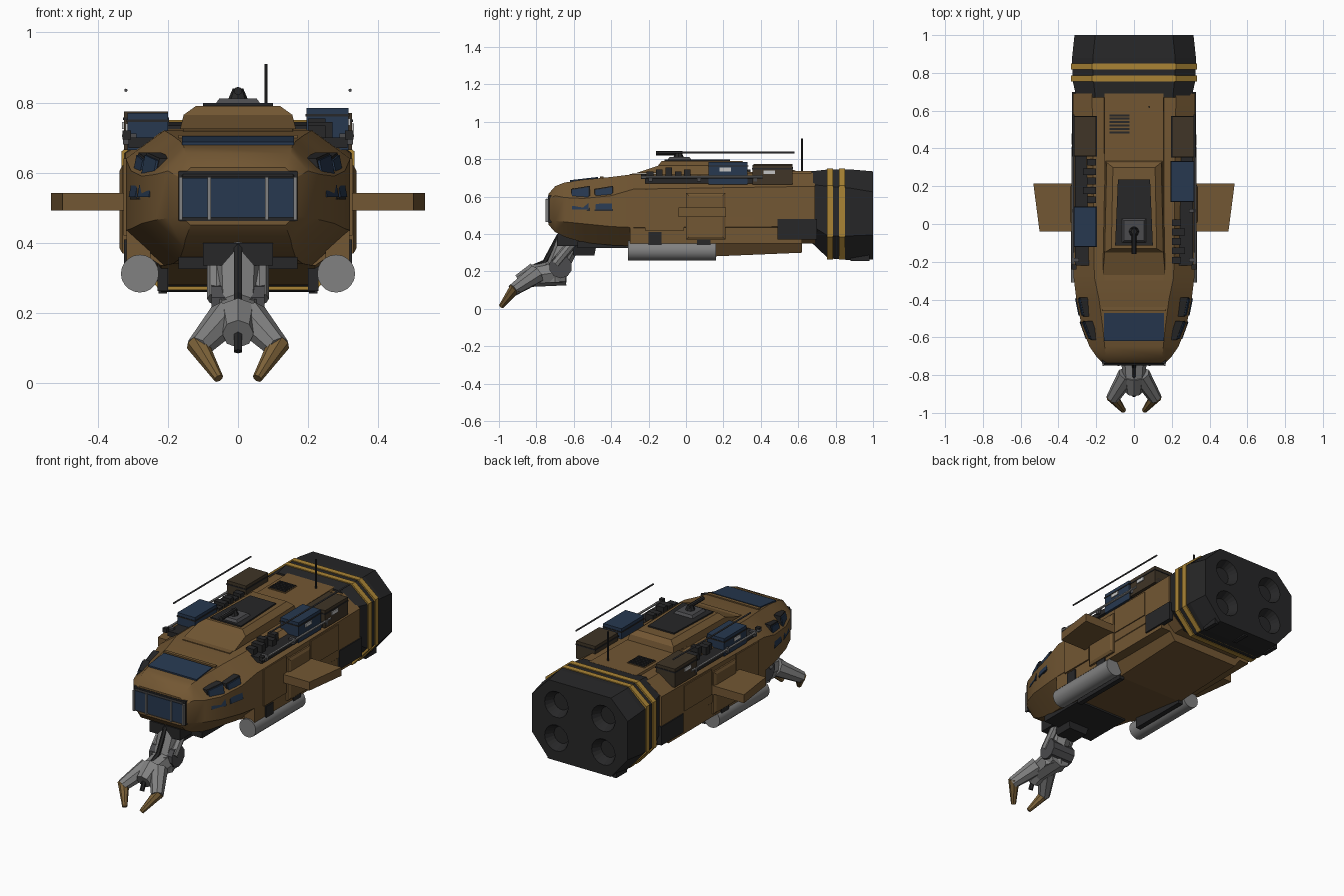
import bpy, bmesh, math
from mathutils import Vector

cube = bpy.data.objects.get("Cube")
if cube:
    bpy.data.objects.remove(cube, do_unlink=True)


def material(name, r, g, b):
    m = bpy.data.materials.new(name)
    m.use_nodes = True
    m.diffuse_color = (r, g, b, 1)
    bsdf = next(n for n in m.node_tree.nodes if n.type == 'BSDF_PRINCIPLED')
    bsdf.inputs["Base Color"].default_value = (r, g, b, 1)
    return m


BROWN = material("ochre brown hull", .17, .095, .033)
DARK = material("charcoal", .02, .02, .021)
GREY = material("machine grey", .22, .22, .22)
BLUE = material("navy blue", .02, .04, .08)
YELLOW = material("warning yellow", .40, .23, .035)
CRATE = material("dull brown crate", .05, .035, .02)
CLAW = material("claw tan", .20, .12, .04)
STEEL = material("dark steel", .07, .07, .075)
WHITE = material("label white", .55, .55, .55)


def finish(name, bm, mat, smooth=False):
    bmesh.ops.recalc_face_normals(bm, faces=bm.faces)
    me = bpy.data.meshes.new(name)
    bm.to_mesh(me)
    bm.free()
    ob = bpy.data.objects.new(name, me)
    me.materials.append(mat)
    bpy.context.collection.objects.link(ob)
    if smooth:
        bpy.ops.object.select_all(action='DESELECT')
        ob.select_set(True)
        bpy.context.view_layer.objects.active = ob
        bpy.ops.object.shade_smooth_by_angle(angle=math.radians(30))
    return ob


def loft(name, rings, mat, smooth=False):
    bm = bmesh.new()
    vs = [[bm.verts.new(p) for p in ring] for ring in rings]
    n = len(vs[0])
    for a, b in zip(vs, vs[1:]):
        for i in range(n):
            bm.faces.new((a[i], a[(i + 1) % n], b[(i + 1) % n], b[i]))
    bm.faces.new(vs[0])
    bm.faces.new(vs[-1])
    return finish(name, bm, mat, smooth)


def octagon(y, hw, z0, z1, cx, low, high):
    half = [(hw - cx, z0), (hw, z0 + low), (hw, z1 - high), (hw - cx, z1)]
    return [(x, y, z) for x, z in half] + [(-x, y, z) for x, z in reversed(half)]


def prism(name, pts, vec, mat):
    return loft(name, [pts, [Vector(p) + Vector(vec) for p in pts]], mat)


def box(name, x0, x1, y0, y1, z0, z1, mat):
    return prism(name, [(x0, y0, z0), (x1, y0, z0), (x1, y1, z0), (x0, y1, z0)], (0, 0, z1 - z0), mat)


def frustum(name, x0, x1, y0, y1, z0, z1, inset, mat):
    def ring(z, d):
        return [(x0 + d, y0 + d, z), (x1 - d, y0 + d, z), (x1 - d, y1 - d, z), (x0 + d, y1 - d, z)]
    return loft(name, [ring(z0, 0), ring(z1, inset)], mat)


def limb(name, a, b, r1, r2, mat, sides=8, smooth=False):
    a, b = Vector(a), Vector(b)
    bm = bmesh.new()
    bmesh.ops.create_cone(bm, cap_ends=True, segments=sides, radius1=r1, radius2=r2, depth=(b - a).length)
    bmesh.ops.rotate(bm, verts=bm.verts, matrix=(b - a).to_track_quat('Z', 'Y').to_matrix())
    bmesh.ops.translate(bm, verts=bm.verts, vec=(a + b) / 2)
    return finish(name, bm, mat, smooth)


# Main hull, belly and tail
loft("hull", [octagon(*s) for s in (
    (-.735, .165, .45, .615, .03, .03, .03), (-.70, .20, .41, .655, .05, .06, .05),
    (-.65, .235, .385, .675, .08, .08, .08), (-.55, .275, .355, .69, .11, .10, .10),
    (-.40, .305, .34, .705, .12, .10, .10), (-.28, .32, .335, .72, .11, .10, .08),
    (.69, .322, .35, .725, .10, .09, .07))], BROWN, True)
loft("belly_keel", [[(-.27, y, .37), (.27, y, .37), (.22, y, z), (-.22, y, z)]
                    for y, z in ((-.28, .335), (.14, .28), (.62, .30))], BROWN)
box("belly_front_plate", -.17, .17, -.58, -.28, .325, .36, DARK)
tail = loft("tail_housing", [octagon(*s) for s in (
    (.67, .305, .355, .735, .10, .09, .07), (.76, .325, .27, .745, .11, .12, .09),
    (.88, .328, .26, .745, .11, .13, .10), (1.0, .315, .265, .735, .11, .13, .11))], DARK)
for y in (.755, .818):
    loft("tail_band", [octagon(v, .333, .265, .75, .11, .12, .09) for v in (y, y + .032)], YELLOW)
for x in (-.215, 0, .215):
    box("tail_foot", x - .012, x + .012, .88, .98, .255, .29, DARK)

# Shallow engine recesses in the tail
for sx in (-.155, .155):
    for z in (.40, .60):
        cutter = limb("engine_cutter", (sx, .95, z), (sx, 1.02, z), .05, .088, DARK, 20)
        cutter.hide_render = True
        cutter.hide_set(True)
        cut = tail.modifiers.new("engine_recess", 'BOOLEAN')
        cut.object = cutter
        cut.operation = 'DIFFERENCE'
        cut.solver = 'EXACT'

# Nose glazing
box("front_window_frame", -.17, .17, -.738, -.70, .462, .605, DARK)
box("front_window", -.16, .16, -.744, -.73, .472, .585, BLUE)
prism("window_hood", [(-.16, -.748, .588), (.16, -.748, .588), (.14, -.70, .625), (-.14, -.70, .625)],
      (0, .02, .008), DARK)
for x in (-.163, -.082, .082, .163):
    box("window_bar", x - .005, x + .005, -.752, -.738, .465, .588, GREY)
prism("roof_window", [(-.16, -.62, .688), (.16, -.62, .688), (.16, -.47, .705), (-.16, -.47, .705)],
      (0, 0, -.025), BLUE)
box("roof_window_seam", -.17, .17, -.46, -.44, .69, .708, BROWN)

# Raised roof spine, hatch and turret
loft("roof_spine", [[(-.165, y, .70), (.165, y, .70), (.155, y, z), (-.155, y, z)]
                    for y, z in ((-.30, .722), (.69, .738))], BROWN)
loft("roof_housing", [[(-w, y0, z), (w, y0, z), (w * .93, y1, z), (-w * .93, y1, z)]
                      for w, y0, y1, z in ((.165, -.27, .335, .725), (.155, -.15, .325, .765),
                                           (.12, -.13, .30, .79))], BROWN)
loft("roof_hatch", [[(-.10, -.115, z), (.10, -.115, z), (.085, .235, z), (-.085, .235, z)]
                    for z in (.785, .798)], DARK)
frustum("turret", -.065, .065, -.10, .03, .795, .812, .012, STEEL)
limb("turret_mount", (0, -.04, .805), (0, -.04, .84), .03, .015, DARK)
limb("turret_barrel", (0, -.16, .833), (0, -.02, .833), .012, .012, DARK)
box("vent_backing", -.135, -.02, .475, .585, .73, .739, BROWN)
for i in range(6):
    box("vent_slat", -.13, -.025, .48 + i * .018, .491 + i * .018, .735, .743, DARK)
limb("antenna", (.08, .62, .72), (.08, .62, .91), .005, .005, DARK, 6)

# Roof cargo, different on each side
for side, crates in ((1, (("blue_crate", .195, .315, .12, .33, .785, BLUE),
                          ("brown_crate", .20, .325, .355, .57, .77, CRATE))),
                     (-1, (("blue_crate", .20, .315, -.12, .09, .77, BLUE),
                           ("brown_crate", .20, .325, .36, .57, .775, CRATE)))):
    for name, x0, x1, y0, y1, top, mat in crates:
        box(name, side * x0, side * x1, y0, y1, .665, top, mat)
        box(name + "_lid", side * (x0 - .003), side * (x1 + .003), y0 - .003, y1 + .003,
            top - .025, top - .018, DARK)
        box("crate_label", side * x1, side * (x1 + .006), y0 + .06, y0 + .12, top - .05, top - .03, WHITE)
    start = -.21 if side > 0 else .11
    for i in range(5):
        y = start + i * .05
        box("roof_gear", side * .20, side * (.25 + .02 * (i % 2)), y, y + .035, .70, .735 + .01 * (i % 3), DARK)
    box("gear_tray", side * .20, side * .312, -.22, .57, .67, .70, DARK)

# Everything that repeats on both sides
for s in (1, -1):
    for y0, x0, y1, x1 in ((-.61, .255, -.52, .288), (-.485, .294, -.395, .312)):
        glass = [(s * x0, y0, .53), (s * x1, y1, .53), (s * (x1 - .022), y1, .65), (s * (x0 - .022), y0, .635)]
        prism("side_window", glass, (-s * .05, 0, 0), BLUE)
        mid = sum((Vector(p) for p in glass), Vector()) / 4
        frame = [mid + (Vector(p) - mid) * 1.12 - Vector((s * .006, 0, 0)) for p in glass]
        prism("side_window_frame", frame, (-s * .04, 0, 0), DARK)

    # Wing and its fairing
    prism("wing", [(s * .31, -.04, .492), (s * .50, -.04, .492), (s * .533, .215, .492), (s * .31, .215, .492)],
          (0, 0, .05), BROWN)
    loft("wing_fairing", [[(s * x, .0 + d, .37 + d), (s * x, .21 - d, .37 + d),
                           (s * x, .21 - d, .62 - d), (s * x, .0 + d, .62 - d)]
                          for x, d in ((.30, 0), (.33, 0), (.338, .015))], BROWN)

    # Applied hull panels
    box("side_panel_front", s * .31, s * .327, -.22, -.01, .42, .64, BROWN)
    box("side_panel_rear", s * .31, s * .327, .22, .48, .49, .64, BROWN)
    box("side_panel_dark", s * .30, s * .328, .49, .70, .37, .48, DARK)
    box("side_lower_step", s * .25, s * .318, -.30, .62, .35, .44, BROWN)

    # Underslung tank
    limb("tank", (s * .28, -.31, .312), (s * .28, .16, .312), .054, .054, GREY, 20, True)
    for y in (-.20, .06):
        box("tank_mount", s * .22, s * .325, y, y + .07, .34, .41, DARK)
    box("tank_pylon", s * .20, s * .23, -.22, .15, .262, .36, DARK)

    # Long rails and whip rods
    limb("side_rail", (s * .325, -.24, .705), (s * .325, .41, .705), .007, .007, GREY, 6)
    for y in (-.2, .06, .36):
        box("rail_bracket", s * .29, s * .328, y, y + .02, .68, .712, STEEL)
    limb("whip_rod", (s * .32, -.15, .835), (s * .32, .58, .835), .005, .005, STEEL, 6)
    box("corner_lamp", s * .305, s * .33, -.24, -.215, .695, .72, DARK)

    # Claw halves
    limb("claw_knuckle", (s * .035, -.80, .185), (s * .115, -.925, .10), .052, .034, GREY)
    limb("claw_finger", (s * .118, -.91, .115), (s * .055, -.988, .013), .032, .014, CLAW)
    limb("arm_piston", (s * .062, -.60, .36), (s * .062, -.70, .24), .026, .026, GREY)

# Folding arm under the nose
box("arm_shoulder", -.10, .10, -.69, -.46, .335, .40, DARK)
frustum("arm_shoulder_block", -.08, .08, -.62, -.47, .385, .285, .02, DARK)
limb("upper_arm", (0, -.62, .38), (0, -.69, .22), .068, .06, GREY)
limb("elbow", (-.075, -.67, .225), (.075, -.67, .225), .062, .062, STEEL, 10)
limb("forearm", (0, -.65, .20), (0, -.83, .175), .075, .058, GREY)
limb("elbow_guard", (0, -.70, .14), (0, -.70, .24), .06, .065, GREY)
limb("wrist", (0, -.80, .19), (0, -.89, .14), .06, .045, GREY)
for a, b in (((0, -.68, .39), (0, -.755, .25)), ((0, -.755, .25), (0, -.85, .21)), ((0, -.85, .21), (0, -.905, .09))):
    limb("arm_cable", a, b, .013, .013, DARK, 6)
